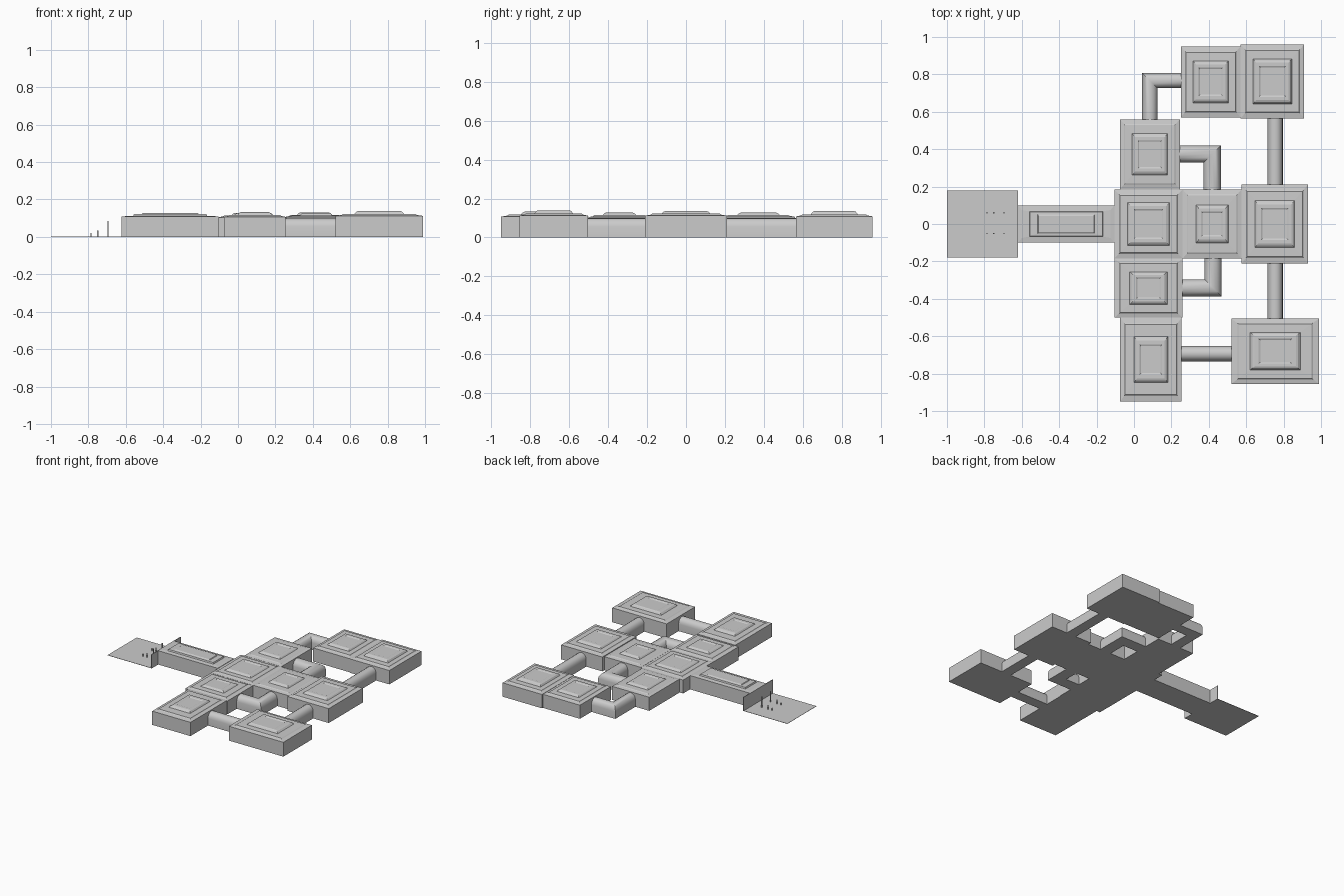
import bpy, bmesh
from mathutils import Vector

if "Cube" in bpy.data.objects:
    bpy.data.objects.remove(bpy.data.objects["Cube"])


def make_object(name, bm):
    bmesh.ops.recalc_face_normals(bm, faces=bm.faces[:])
    mesh = bpy.data.meshes.new(name)
    bm.to_mesh(mesh)
    bm.free()
    ob = bpy.data.objects.new(name, mesh)
    bpy.context.collection.objects.link(ob)
    return ob


def loft(name, loops):
    """Skin a closed solid through a list of equal-length point loops."""
    bm = bmesh.new()
    rings = [[bm.verts.new(p) for p in loop] for loop in loops]
    n = len(rings[0])
    for a, b in zip(rings, rings[1:]):
        for i in range(n):
            j = (i + 1) % n
            bm.faces.new((a[i], a[j], b[j], b[i]))
    bm.faces.new(rings[0])
    bm.faces.new(rings[-1])
    return make_object(name, bm)


def rect(x0, x1, y0, y1, z):
    return [(x0, y0, z), (x1, y0, z), (x1, y1, z), (x0, y1, z)]


def room(name, x0, x1, y0, y1, eave, ledge, top, mid=0.54):
    """Box with a stepped coffer roof: outer ledge, raised ring, centre tray."""
    cx, cy, hx, hy = (x0 + x1) / 2, (y0 + y1) / 2, (x1 - x0) / 2, (y1 - y0) / 2
    steps = [(1, 0), (1, eave), (.86, eave + .005), (.83, ledge), (mid + .05, ledge + .001),
             (mid, top - .004), (mid - .05, top), (mid - .14, top),
             (mid - .18, top - .004), (mid - .22, top - .004)]
    loft(name, [rect(cx - f * hx, cx + f * hx, cy - f * hy, cy + f * hy, z) for f, z in steps])


# Chambers
rooms = [
    ("north_room", .25, .57, .57, .95, .106, .116, .13, .54),
    ("northeast_room", .57, .91, .565, .96, .108, .118, .136, .56),
    ("northwest_room", -.075, .245, .185, .56, .106, .114, .127, .54),
    ("central_room", -.105, .26, -.185, .185, .105, .115, .128, .57),
    ("inner_room", .26, .575, -.185, .185, .106, .114, .128, .5),
    ("east_room", .575, .93, -.21, .21, .112, .122, .136, .55),
    ("southwest_room", -.105, .26, -.50, -.185, .104, .114, .127, .5),
    ("south_room", -.075, .255, -.95, -.50, .107, .117, .133, .5),
    ("southeast_room", .52, .99, -.855, -.505, .112, .122, .139, .52),
]
for r in rooms:
    room(*r)

# Entrance hall with its long stepped roof
hall_steps = [(0, 0, 0), (0, 0, .108), (.02, .025, .111), (.06, .032, .112),
              (.064, .036, .122), (.105, .05, .123), (.11, .056, .127), (.125, .062, .127)]
loft("entrance_hall", [rect(-.62 + i, -.105 - i, -.1 + j, .1 - j, z) for i, j, z in hall_steps])

# Arched cross-section for corridors: (sideways fraction, height)
ARCH = [(-1, 0), (-1, .055), (-.92, .072), (-.7, .087), (-.38, .096), (0, .099),
        (.38, .096), (.7, .087), (.92, .072), (1, .055), (1, 0)]


def corridor(name, half, path):
    """Sweep the arch along a flat path with mitred corners."""
    pts = [Vector(p) for p in path]
    dirs = [(b - a).normalized() for a, b in zip(pts, pts[1:])]
    loops = []
    for i, p in enumerate(pts):
        normals = [Vector((-d.y, d.x)) for d in dirs[max(i - 1, 0):i + 1]]
        side = normals[0] if len(normals) == 1 else normals[0] + normals[1]
        loops.append([(p.x + side.x * s * half, p.y + side.y * s * half, z) for s, z in ARCH])
    ob = loft(name, loops)
    bpy.context.view_layer.objects.active = ob
    ob.select_set(True)
    bpy.ops.object.shade_smooth_by_angle(angle=.6)
    ob.select_set(False)


corridor("north_corridor", .041, [(.085, .55), (.085, .767), (.26, .767)])
corridor("upper_inner_corridor", .046, [(.235, .374), (.418, .374), (.418, .175)])
corridor("lower_inner_corridor", .046, [(.25, -.342), (.423, -.342), (.423, -.175)])
corridor("northeast_corridor", .041, [(.755, .20), (.755, .58)])
corridor("southeast_corridor", .041, [(.755, -.20), (.755, -.515)])
corridor("south_corridor", .041, [(.245, -.693), (.53, -.693)])


def box(name, x0, x1, y0, y1, z0, z1):
    loft(name, [rect(x0, x1, y0, y1, z0), rect(x0, x1, y0, y1, z1)])


# Forecourt ground and facade wall
box("forecourt", -1, -.62, -.18, .18, 0, .002)
box("facade_wall", -.624, -.619, -.18, .18, 0, .108)

# Thin posts and weeds in front of the entrance
for i, (x, h) in enumerate([(-.695, .085), (-.75, .035), (-.785, .022)]):
    for y in (-.05, .06):
        box(f"post_{i}", x - .003, x + .003, y - .003, y + .003, 0, h)
